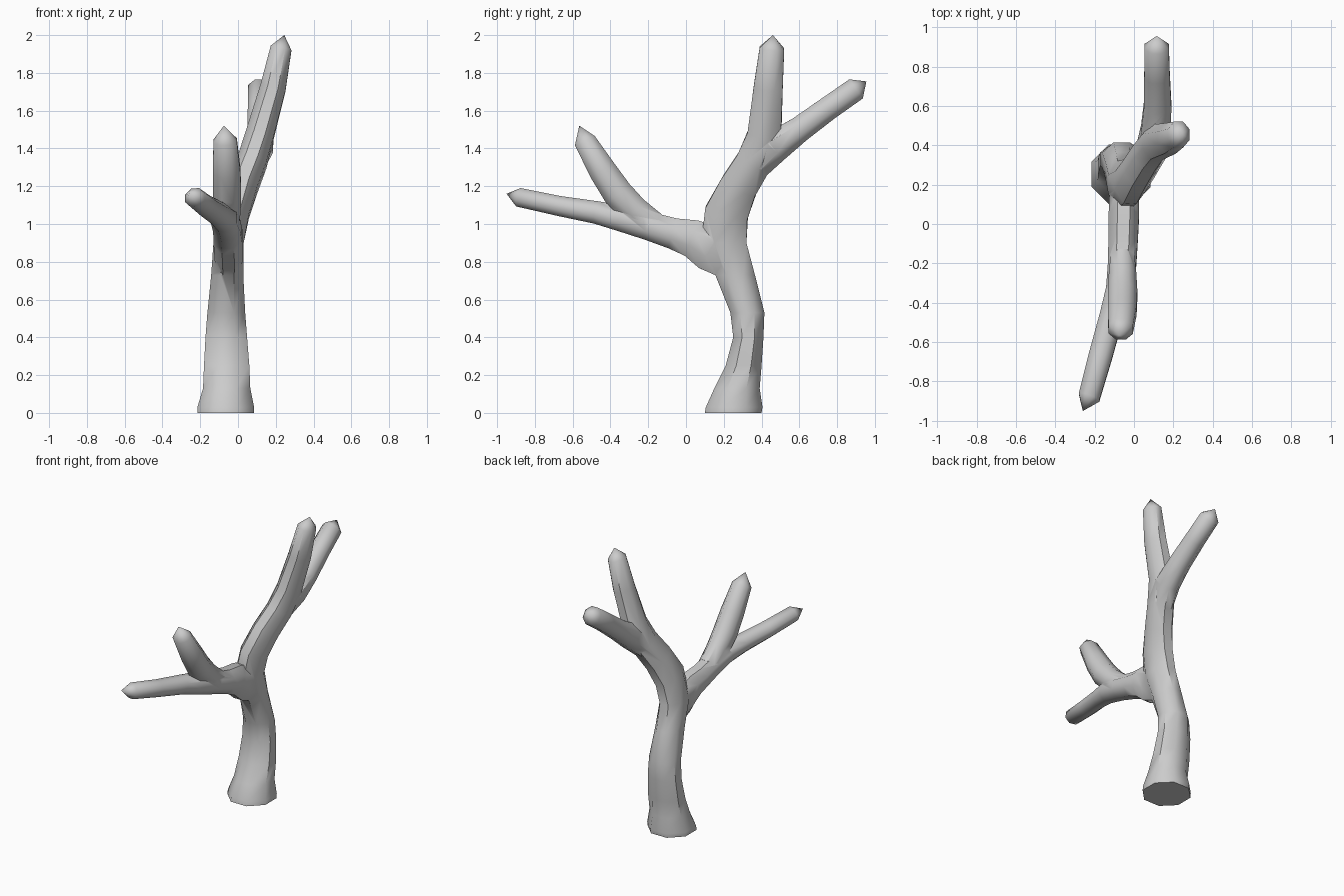
import bpy, bmesh, math
from mathutils import Vector

if "Cube" in bpy.data.objects:
    bpy.data.objects.remove(bpy.data.objects["Cube"])

grey = bpy.data.materials.new("plain grey")
grey.use_nodes = True
grey.diffuse_color = (0.6, 0.6, 0.6, 1)
grey.node_tree.nodes["Principled BSDF"].inputs["Base Color"].default_value = (0.6, 0.6, 0.6, 1)


def limb(name, rings, tip=None, sides=8, flat_rings=0):
    """Tube through rings of (x, y, z, half width, half depth), closed by a point or a cap."""
    centres = [Vector(r[:3]) for r in rings]
    path = centres + ([Vector(tip)] if tip else [])
    bm = bmesh.new()
    loops = []
    for i, (c, ring) in enumerate(zip(centres, rings)):
        before, after = path[max(i - 1, 0)], path[min(i + 1, len(path) - 1)]
        along = (after - c).normalized()
        if i:
            along = (along + (c - before).normalized()).normalized()
        if i < flat_rings:
            along = Vector((0, 0, 1))
        across = Vector((1, 0, 0))
        across = (across - along * across.dot(along)).normalized()
        depth = along.cross(across)
        grow = 1 / math.cos(math.pi / sides)
        loop = []
        for k in range(sides):
            a = 2 * math.pi * (k + 0.5) / sides
            loop.append(bm.verts.new(c + grow * (across * math.cos(a) * ring[3]
                                                 + depth * math.sin(a) * ring[4])))
        loops.append(loop)
    for low, high in zip(loops, loops[1:]):
        for k in range(sides):
            j = (k + 1) % sides
            bm.faces.new((low[k], low[j], high[j], high[k]))
    bm.faces.new(loops[0][::-1])
    if tip:
        point = bm.verts.new(tip)
        for k in range(sides):
            bm.faces.new((loops[-1][k], loops[-1][(k + 1) % sides], point))
    else:
        bm.faces.new(loops[-1])
    bmesh.ops.recalc_face_normals(bm, faces=bm.faces)
    mesh = bpy.data.meshes.new(name)
    bm.to_mesh(mesh)
    bm.free()
    mesh.materials.append(grey)
    obj = bpy.data.objects.new(name, mesh)
    bpy.context.collection.objects.link(obj)
    return obj


# Trunk flowing into the tall rear limb
tree = limb("tree", [
    (-.065, .25, 0, .15, .15), (-.065, .255, .03, .15, .15),
    (-.06, .27, .13, .125, .12), (-.06, .305, .25, .12, .095),
    (-.062, .33, .4, .11, .08), (-.062, .325, .53, .1, .09),
    (-.057, .26, .73, .085, .105), (-.05, .2, .9, .08, .12),
    (-.02, .215, 1.06, .08, .115), (.025, .28, 1.2, .08, .1),
    (.075, .36, 1.33, .078, .095), (.115, .415, 1.47, .075, .09),
    (.185, .435, 1.72, .068, .077), (.228, .455, 1.93, .056, .065),
], (.245, .46, 2), flat_rings=8)

# Lower rear fork
rear_fork = limb("rear_fork", [
    (.07, .37, 1.3, .06, .07), (.11, .47, 1.41, .075, .085),
    (.12, .6, 1.5, .07, .068), (.117, .75, 1.61, .065, .063),
    (.115, .9, 1.715, .062, .062),
], (.115, .955, 1.755))

# Front limb flowing into the long low fork
front_limb = limb("front_limb", [
    (-.05, .24, .8, .07, .1), (-.05, .13, .87, .075, .12),
    (-.052, .03, .925, .077, .1), (-.055, -.07, .95, .075, .082),
    (-.06, -.2, .99, .072, .075), (-.075, -.34, 1.03, .068, .07),
    (-.115, -.47, 1.06, .06, .06), (-.17, -.67, 1.095, .06, .053),
    (-.228, -.88, 1.14, .055, .05),
], (-.26, -.95, 1.16))

# Upright front fork
front_fork = limb("front_fork", [
    (-.058, -.16, 1.0, .06, .06), (-.058, -.27, 1.07, .07, .075),
    (-.058, -.36, 1.16, .075, .08), (-.06, -.44, 1.28, .073, .073),
    (-.068, -.535, 1.44, .062, .058),
], (-.075, -.565, 1.52))

# Fuse the limbs into a single skin
parts = [front_limb, rear_fork, front_fork]
for part in parts:
    cut = tree.modifiers.new("join_" + part.name, "BOOLEAN")
    cut.operation = "UNION"
    cut.solver = "EXACT"
    cut.object = part
bpy.context.view_layer.objects.active = tree
tree.select_set(True)
for cut in list(tree.modifiers):
    bpy.ops.object.modifier_apply(modifier=cut.name)
for part in parts:
    bpy.data.objects.remove(part)
bpy.ops.object.shade_smooth_by_angle(angle=math.radians(47))
